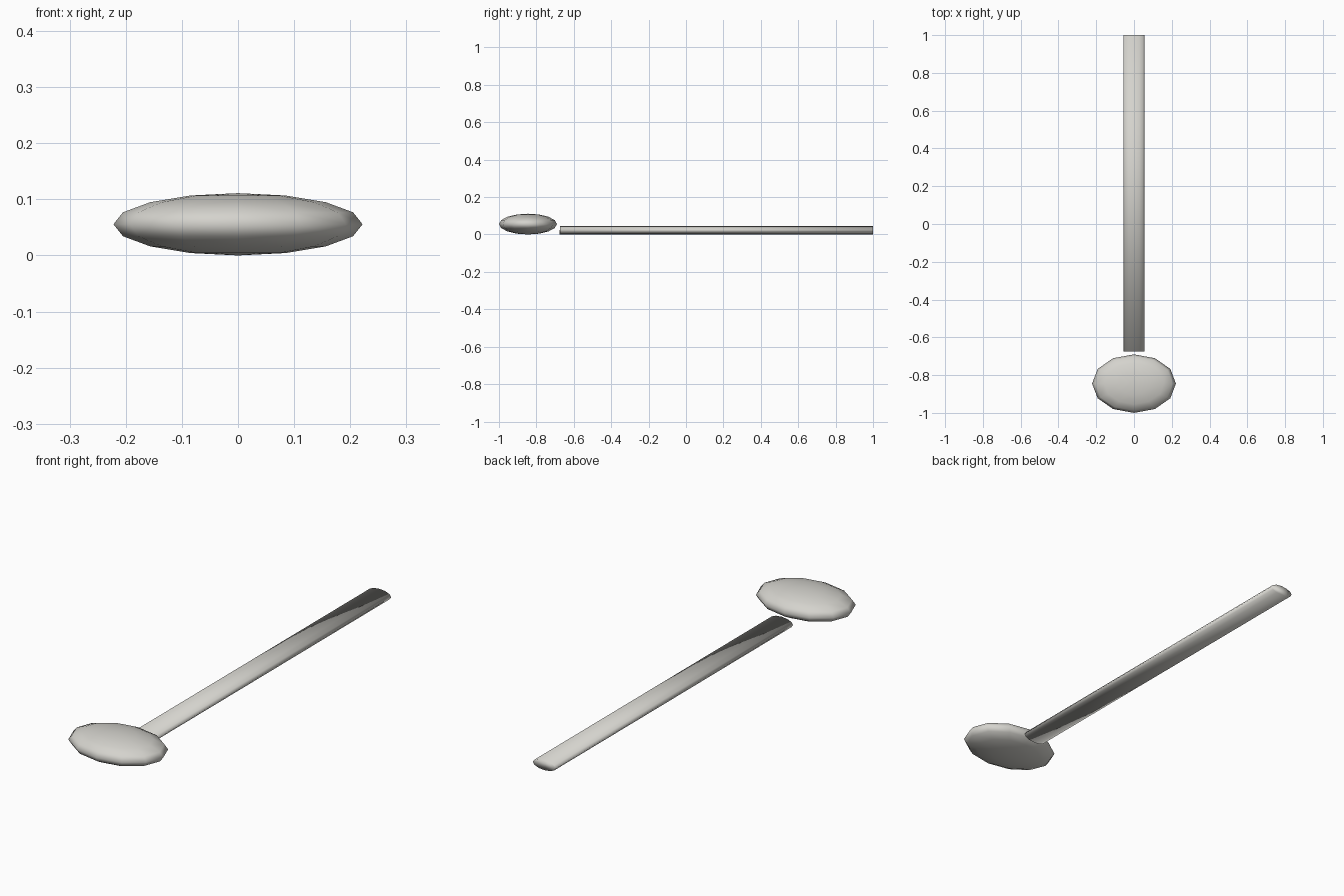
import bpy
import bmesh
from math import pi
from mathutils import Matrix, Vector

cube = bpy.data.objects.get("Cube")
if cube:
    bpy.data.objects.remove(cube, do_unlink=True)

# Single warm grey material
grey = bpy.data.materials.new("warm_grey")
grey.use_nodes = True
colour = (0.66, 0.65, 0.61, 1.0)
grey.diffuse_color = colour
grey.node_tree.nodes["Principled BSDF"].inputs["Base Color"].default_value = colour

SIDES = 12


def add_part(name, bm, size, centre):
    """Scale a unit shape, place it, and shade it fully smooth."""
    bmesh.ops.scale(bm, vec=Vector(size), verts=bm.verts)
    bmesh.ops.translate(bm, vec=Vector(centre), verts=bm.verts)
    bmesh.ops.recalc_face_normals(bm, faces=bm.faces)
    for face in bm.faces:
        face.smooth = True
    mesh = bpy.data.meshes.new(name)
    bm.to_mesh(mesh)
    bm.free()
    mesh.materials.append(grey)
    obj = bpy.data.objects.new(name, mesh)
    bpy.context.collection.objects.link(obj)
    return obj


# Head: flattened low-poly ball
bm = bmesh.new()
bmesh.ops.create_uvsphere(bm, u_segments=SIDES, v_segments=8, radius=1)
add_part("head", bm, (0.222, 0.155, 0.0555), (0, -0.845, 0.0555))

# Handle: long oval rod lying along y, capped at both ends
bm = bmesh.new()
bmesh.ops.create_cone(bm, cap_ends=True, segments=SIDES, radius1=1, radius2=1,
                      depth=2, matrix=Matrix.Rotation(pi / 2, 4, "X"))
add_part("handle", bm, (0.056, 0.8375, 0.0225), (0, 0.1625, 0.0225))
